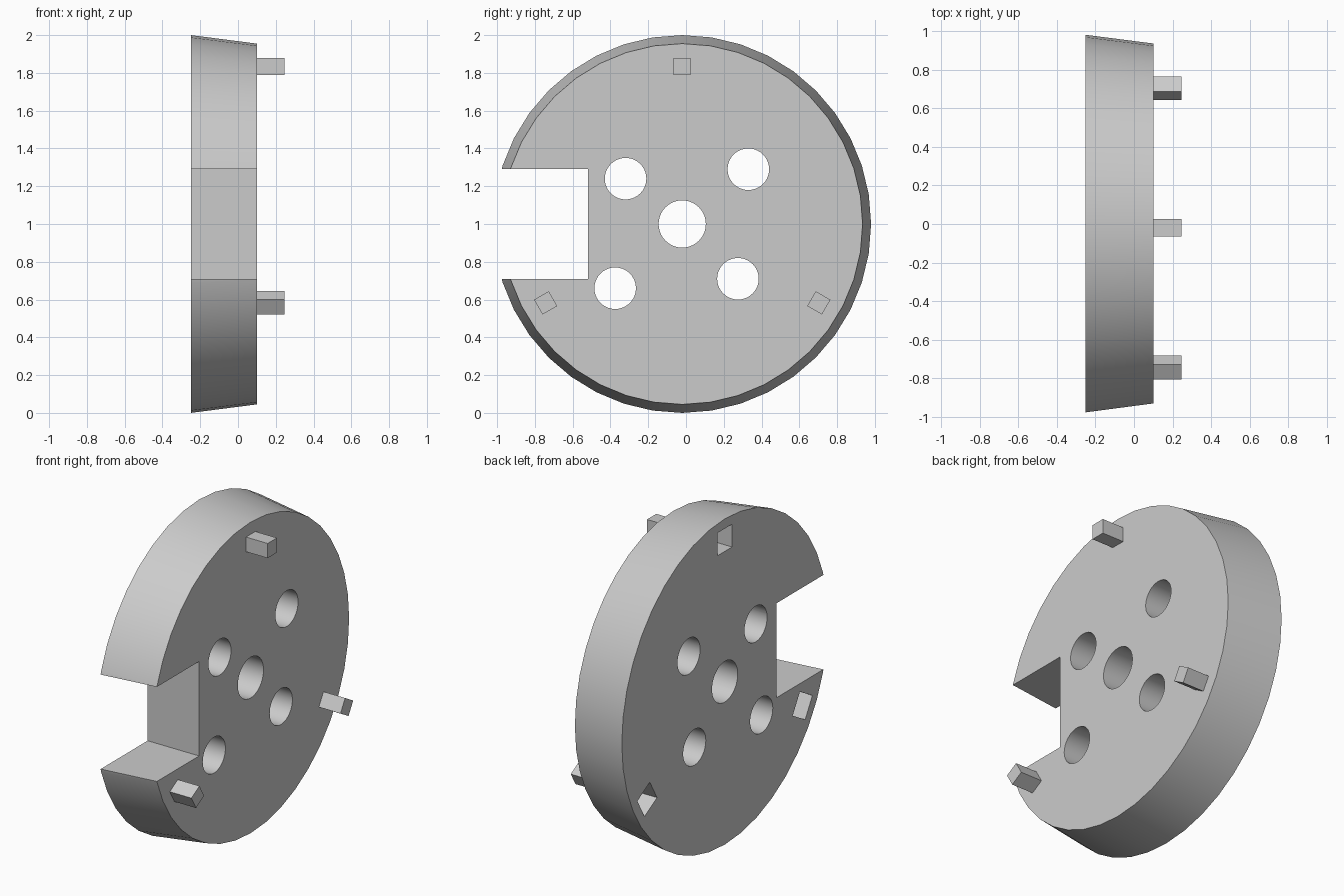
import bpy, bmesh
from math import pi, radians
from mathutils import Matrix, Vector

cube = bpy.data.objects.get("Cube")
if cube:
    bpy.data.objects.remove(cube, do_unlink=True)

CENTRE = Vector((0, -0.02, 1.0))      # disc axis, running along x
BACK, FACE, PEG_END = -0.25, 0.10, 0.247
THIRDS = [radians(a) for a in (0, 120, 240)]

grey = bpy.data.materials.new("plain grey")
grey.use_nodes = True
grey.diffuse_color = (0.6, 0.6, 0.6, 1)
grey.node_tree.nodes["Principled BSDF"].inputs["Base Color"].default_value = (0.6, 0.6, 0.6, 1)


def add_box(bm, x, y, z, turn=0.0):
    """Box given as ranges about the disc axis, turned around that axis."""
    mid = [(a + b) / 2 for a, b in (x, y, z)]
    size = [b - a for a, b in (x, y, z)]
    m = (Matrix.Translation(CENTRE) @ Matrix.Rotation(turn, 4, 'X')
         @ Matrix.Translation(mid) @ Matrix.Diagonal((*size, 1)))
    bmesh.ops.create_cube(bm, size=1, matrix=m)


def add_round(bm, x, y, z, r_low, r_high, sides):
    """Cylinder or cone along x, centred on (y, z) from the disc axis."""
    pos = CENTRE + Vector(((x[0] + x[1]) / 2, y, z))
    bmesh.ops.create_cone(bm, cap_ends=True, segments=sides, radius1=r_low, radius2=r_high,
                          depth=x[1] - x[0],
                          matrix=Matrix.Translation(pos) @ Matrix.Rotation(pi / 2, 4, 'Y'))


def make_object(name, bm):
    bmesh.ops.recalc_face_normals(bm, faces=bm.faces)
    mesh = bpy.data.meshes.new(name)
    bm.to_mesh(mesh)
    bm.free()
    mesh.materials.append(grey)
    obj = bpy.data.objects.new(name, mesh)
    bpy.context.collection.objects.link(obj)
    return obj


# Tapered disc
bm = bmesh.new()
add_round(bm, (BACK, FACE), 0, 0, 1.0, 0.955, 40)
disc = make_object("disc", bm)

# Cutter: rim slot, through holes and square sockets in the back
bm = bmesh.new()
add_box(bm, (-0.5, 0.5), (-1.5, -0.5), (-0.29, 0.29))
add_round(bm, (-0.5, 0.5), 0, 0, 0.125, 0.125, 40)
for y, z in ((-0.30, 0.24), (0.35, 0.29), (-0.355, -0.34), (0.295, -0.29)):
    add_round(bm, (-0.5, 0.5), y, z, 0.11, 0.11, 40)
for turn in THIRDS:
    add_box(bm, (BACK - 0.1, BACK + 0.15), (-0.07, 0.07), (0.80, 0.94), turn)
cutter = make_object("cutter", bm)
cutter.hide_render = True

# Cut the disc, then discard the cutter
cut = disc.modifiers.new("cut", 'BOOLEAN')
cut.operation = 'DIFFERENCE'
cut.solver = 'EXACT'
cut.object = cutter
bpy.ops.object.select_all(action='DESELECT')
disc.select_set(True)
bpy.context.view_layer.objects.active = disc
bpy.ops.object.modifier_apply(modifier="cut")
bpy.data.objects.remove(cutter, do_unlink=True)
bpy.ops.object.shade_smooth_by_angle(angle=radians(30))

# Square pegs on the face
for name, turn in zip(("top_peg", "front_peg", "back_peg"), THIRDS):
    bm = bmesh.new()
    add_box(bm, (FACE - 0.01, PEG_END), (-0.045, 0.045), (0.79, 0.88), turn)
    make_object(name, bm)
